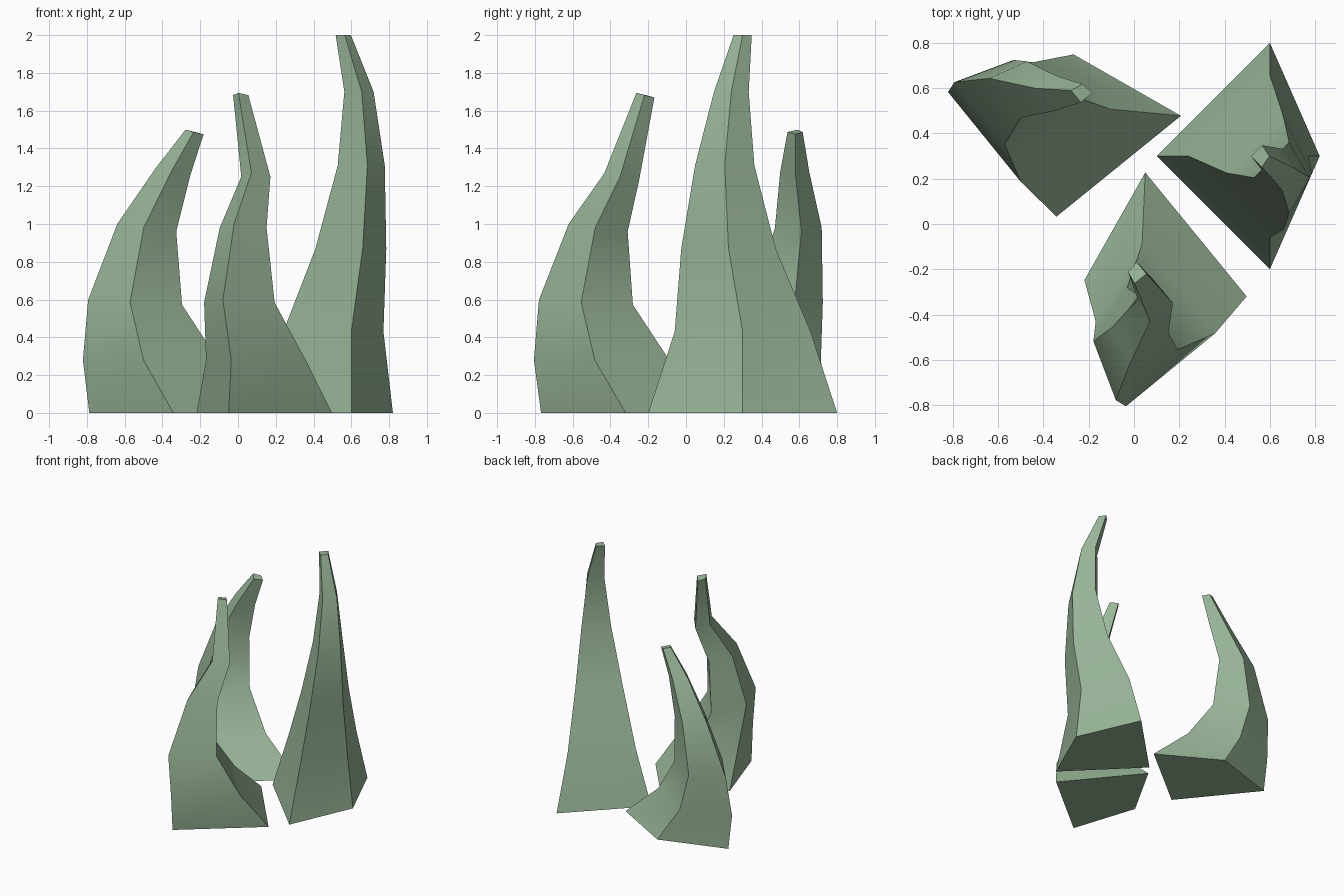
import bpy
import bmesh
from math import cos, sin, radians
from mathutils import Vector

default_cube = bpy.data.objects.get("Cube")
if default_cube:
    bpy.data.objects.remove(default_cube, do_unlink=True)

# The single soft green of all the spikes
green = bpy.data.materials.new("soft_green")
colour = (0.32, 0.47, 0.32, 1)
green.diffuse_color = colour
green.use_nodes = True
green.node_tree.nodes["Principled BSDF"].inputs["Base Color"].default_value = colour

# Kite section shared by all spikes: reach to the long and side corners,
# reach to the short corner, and slope of the ring, from base to tip
LONG_REACH = (0.5, 0.36, 0.25, 0.157, 0.092, 0.048)
SHORT_REACH = (0.22, 0.17, 0.125, 0.092, 0.063, 0.033)
RING_SLOPE = (0, 0, 0.05, 0.13, 0.22, 0.25)


def kite_ring(bm, centre, heading, long_reach, short_reach, slope):
    """Add four corner vertices around a centre point."""
    angle = radians(heading)
    forward = Vector((cos(angle), sin(angle), 0))
    side = Vector((-sin(angle), cos(angle), -slope))
    offsets = (forward * long_reach, side * long_reach,
               -forward * short_reach, -side * long_reach)
    return [bm.verts.new(Vector(centre) + offset) for offset in offsets]


def make_spike(name, heading, lean, path):
    """Loft kite rings along a bent path, with caps at both ends."""
    bm = bmesh.new()
    rings = [kite_ring(bm, centre, heading, long_reach, short_reach, slope * lean)
             for centre, long_reach, short_reach, slope
             in zip(path, LONG_REACH, SHORT_REACH, RING_SLOPE)]
    for lower, upper in zip(rings, rings[1:]):
        for i in range(len(lower)):
            j = (i + 1) % len(lower)
            bm.faces.new((lower[i], lower[j], upper[j], upper[i]))
    bm.faces.new(reversed(rings[0]))
    bm.faces.new(rings[-1])
    bmesh.ops.recalc_face_normals(bm, faces=bm.faces[:])

    # Sides flow smoothly upwards; corner ridges and cap rims stay crisp
    for face in bm.faces:
        face.smooth = True
    for edge in bm.edges:
        edge.smooth = any(edge.verts[0] in ring and edge.verts[1] in ring
                          for ring in rings[1:-1])

    mesh = bpy.data.meshes.new(name)
    bm.to_mesh(mesh)
    bm.free()
    mesh.materials.append(green)
    spike = bpy.data.objects.new(name, mesh)
    bpy.context.scene.collection.objects.link(spike)
    return spike


# Tall spike on the left
make_spike("tall_left_spike", heading=180, lean=0, path=(
    (0.6, 0.3, 0), (0.6, 0.3, 0.43), (0.66, 0.225, 0.87),
    (0.685, 0.205, 1.31), (0.655, 0.24, 1.7), (0.565, 0.3, 2)))

# Middle spike at the front
make_spike("front_spike", heading=-5.7, lean=1, path=(
    (0, -0.27, 0), (0, -0.447, 0.28), (-0.055, -0.53, 0.585),
    (-0.005, -0.465, 0.98), (0.08, -0.34, 1.25), (0.007, -0.215, 1.682)))

# Short spike at the back right
make_spike("short_right_spike", heading=-96, lean=1, path=(
    (-0.29, 0.53, 0), (-0.463, 0.545, 0.28), (-0.545, 0.6, 0.585),
    (-0.483, 0.627, 0.98), (-0.345, 0.59, 1.275), (-0.23, 0.585, 1.487)))
